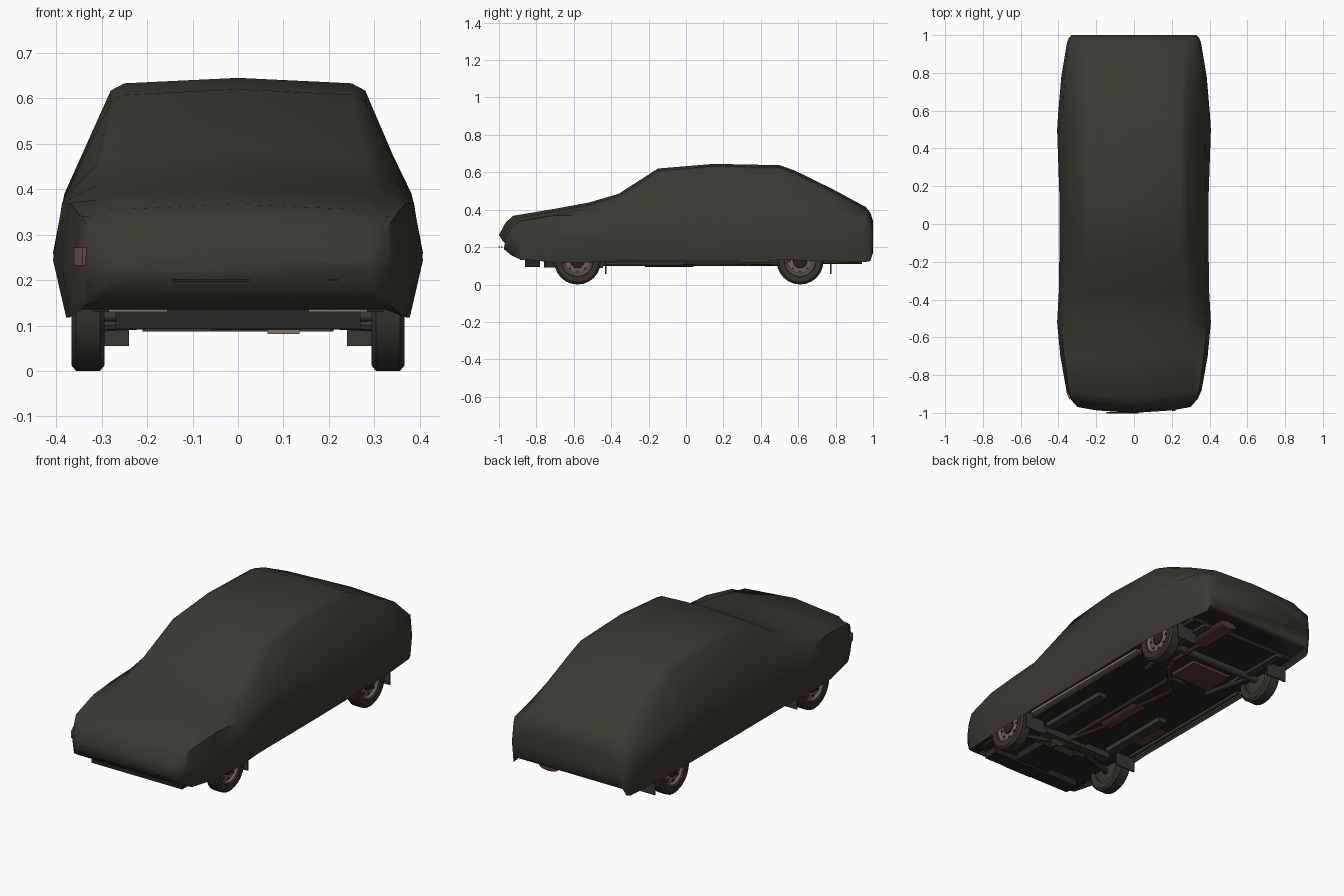
import bpy, bmesh, math
from mathutils import Matrix, Vector

if "Cube" in bpy.data.objects:
    bpy.data.objects.remove(bpy.data.objects["Cube"])


def material(name, *rgb):
    m = bpy.data.materials.new(name)
    m.use_nodes = True
    m.diffuse_color = (*rgb, 1)
    m.node_tree.nodes["Principled BSDF"].inputs["Base Color"].default_value = (*rgb, 1)
    return m


CLOTH = material("dark olive cloth", .043, .041, .032)
UNDER = material("underbody black", .018, .019, .016)
RUBBER = material("tyre rubber", .035, .033, .027)
METAL = material("wheel metal", .17, .125, .1)
RUST = material("rusty exhaust", .1, .04, .032)
FRAME = material("chassis grey", .04, .042, .035)
SILL = material("sill tan", .23, .185, .14)
LAMP = material("lamp brown", .16, .1, .08)


def finish(name, bm, mats, angle=40):
    bmesh.ops.recalc_face_normals(bm, faces=bm.faces)
    me = bpy.data.meshes.new(name)
    bm.to_mesh(me)
    bm.free()
    for m in mats:
        me.materials.append(m)
    ob = bpy.data.objects.new(name, me)
    bpy.context.collection.objects.link(ob)
    bpy.ops.object.select_all(action='DESELECT')
    ob.select_set(True)
    bpy.context.view_layer.objects.active = ob
    bpy.ops.object.shade_smooth_by_angle(angle=math.radians(angle))


def box(name, mat, centre, size, yaw=0):
    bm = bmesh.new()
    place = Matrix.Translation(centre) @ Matrix.Rotation(math.radians(yaw), 4, 'Z')
    bmesh.ops.create_cube(bm, size=1, matrix=place @ Matrix.Diagonal((*size, 1)))
    finish(name, bm, [mat])


def rod(name, mat, a, b, r, sides=10, flat=1):
    a, b = Vector(a), Vector(b)
    turn = (b - a).to_track_quat('Z', 'Y').to_matrix().to_4x4()
    place = Matrix.Translation((a + b) / 2) @ Matrix.Diagonal((1, 1, flat, 1)) @ turn
    bm = bmesh.new()
    bmesh.ops.create_cone(bm, cap_ends=True, segments=sides, radius1=r, radius2=r,
                          depth=(b - a).length, matrix=place)
    finish(name, bm, [mat])


def lathe(name, mat, profile, x, y, z, side, steps=24):
    # profile of (outward offset, radius) spun about the axle
    bm = bmesh.new()
    verts = [bm.verts.new((x + side * o, y, z + r)) for o, r in profile]
    edges = [bm.edges.new(p) for p in zip(verts, verts[1:])]
    bmesh.ops.spin(bm, geom=verts + edges, cent=(x, y, z), axis=(1, 0, 0),
                   angle=math.tau, steps=steps)
    bmesh.ops.remove_doubles(bm, verts=bm.verts, dist=.0005)
    finish(name, bm, [mat], 35)


# draped cover: y, hem height, hem, belt, shoulder height, shoulder, top height, top
SECTIONS = [
    (-1, .19, .29, .3, .25, .29, .265, .22),
    (-.965, .155, .325, .338, .31, .325, .33, .28),
    (-.925, .135, .345, .358, .34, .345, .367, .31),
    (-.7, .118, .37, .39, .37, .37, .405, .31),
    (-.52, .118, .378, .407, .37, .387, .438, .31),
    (-.36, .125, .375, .398, .38, .382, .485, .31),
    (-.15, .125, .375, .395, .39, .377, .62, .28),
    (.15, .125, .375, .395, .39, .377, .645, .28),
    (.5, .13, .378, .407, .39, .382, .638, .275),
    (.58, .13, .376, .402, .39, .377, .61, .275),
    (.78, .125, .365, .385, .38, .367, .512, .285),
    (.96, .12, .345, .355, .36, .345, .415, .29),
    (.985, .125, .335, .345, .345, .335, .385, .28),
    (1, .17, .32, .33, .3, .32, .34, .25),
]


def ring(s):
    y, hz, hw, bw, sz, sw, tz, tw = s
    nose, tail = y < -.9, y == 1
    lift = 0 if nose or tail else .03      # underside recess behind the hem
    half = [(hw - .02, hz + lift), (hw, hz), (bw, hz + .5 * (sz - hz)), (sw, sz),
            (tw, tz - .028), (tw - .03, tz - .012)]
    pts = half + [(0, tz)] + [(-x, z) for x, z in reversed(half)]
    # the nose is bowed in plan
    return [(x, y + (.35 * x * x if nose else 0), z) for x, z in pts]


bm = bmesh.new()
rings = [[bm.verts.new(p) for p in ring(s)] for s in SECTIONS]
n = len(rings[0])
for k, (a, b) in enumerate(zip(rings, rings[1:])):
    for i in range(n):
        j = (i + 1) % n
        f = bm.faces.new((a[i], a[j], b[j], b[i]))
        f.material_index = int(j == 0 and 2 <= k < len(SECTIONS) - 2)
for end in (rings[0], rings[-1]):
    bm.faces.new(end)
finish("car_cover", bm, [CLOTH, UNDER], 60)

# tear showing a lamp, and slits in the front of the cloth
box("exposed_lamp", LAMP, (-.347, -.904, .252), (.009, .05, .04), 22)
box("front_slit", UNDER, (-.06, -.998, .2), (.17, .008, .005))
box("small_slit", UNDER, (.21, -.985, .2), (.02, .008, .004))

# wheels and mud flaps
TYRE = [(-.033, .08), (-.036, .113), (-.026, .125), (.026, .125), (.036, .113), (.033, .085), (.02, .08)]
RIM = [(-.03, .08), (.026, .084), (.028, .076), (.016, .066), (.02, .045), (.022, .03)]
HUB = [(.012, .04), (.026, .036), (.03, .02), (.03, 0)]
for end, wy, flap in (("front", -.58, -.43), ("rear", .61, .775)):
    for label, side in (("left", 1), ("right", -1)):
        tag = f"{end}_{label}"
        at = (side * .33, wy, .125, side)
        lathe(tag + "_tyre", RUBBER, TYRE, *at)
        lathe(tag + "_rim", METAL, RIM, *at)
        lathe(tag + "_hub", UNDER, HUB, *at)
        lathe(tag + "_brake", FRAME, [(-.02, .08), (-.028, .05), (-.03, 0)], *at)
        for k in range(8):
            t = math.tau * k / 8
            p = Vector((side * .346, wy + .056 * math.cos(t), .125 + .056 * math.sin(t)))
            rod(f"{tag}_slot_{k}", UNDER, p, p + Vector((side * .005, 0, 0)), .007, 6)
        box(tag + "_mud_flap", FRAME, (side * .3, flap, .1), (.12, .008, .09))

# floor pan, rails and sills
box("floor_pan", UNDER, (0, 0, .145), (.64, 1.72, .03))
box("centre_tunnel", UNDER, (0, -.05, .122), (.1, .8, .03))
for label, side in (("left", 1), ("right", -1)):
    box(label + "_sill", SILL, (side * .342, .02, .13), (.022, .84, .014))
    box(label + "_sill_flange", FRAME, (side * .322, .02, .126), (.014, .86, .022))
    box(label + "_front_lip", SILL, (side * .22, -.875, .136), (.13, .025, .012))
    box(label + "_front_rail", FRAME, (side * .2, -.22, .12), (.05, .42, .03))
    box(label + "_rear_rail", FRAME, (side * .24, .66, .125), (.04, .42, .02))
    rod(label + "_trailing_arm", FRAME, (side * .2, .34, .12), (side * .25, .61, .11), .014, 8)
    rod(label + "_front_arm", FRAME, (side * .1, -.52, .11), (side * .3, -.58, .1), .013, 8)

# axles, engine and gearbox
rod("rear_axle", FRAME, (-.3, .61, .12), (.3, .61, .12), .02)
rod("front_axle", FRAME, (-.3, -.58, .12), (.3, -.58, .12), .012)
box("front_crossmember", FRAME, (0, -.47, .105), (.42, .05, .035))
box("jacking_plate", SILL, (.1, -.49, .086), (.07, .03, .008))
box("engine_sump", UNDER, (.04, -.66, .115), (.2, .2, .05))
box("gearbox", UNDER, (-.12, -.62, .118), (.12, .16, .045))
box("front_valance", UNDER, (0, -.82, .118), (.54, .08, .05))
box("fuel_tank", RUST, (-.06, .46, .124), (.24, .17, .02))
box("floor_plate", RUST, (-.27, -.2, .127), (.07, .18, .008))

# exhaust line
PATH = [(.09, -.62), (.06, -.5), (0, -.24), (0, .05), (-.03, .25), (.12, .42), (.16, .52), (.16, .72)]
for k, (a, b) in enumerate(zip(PATH, PATH[1:])):
    rod(f"exhaust_pipe_{k}", RUST, (*a, .11), (*b, .11), .012, 8)
rod("centre_silencer", RUST, (0, -.22, .115), (0, .04, .115), .042, 12, .5)
rod("rear_silencer", RUST, (.16, .7, .128), (.16, .94, .128), .055, 12, .35)
